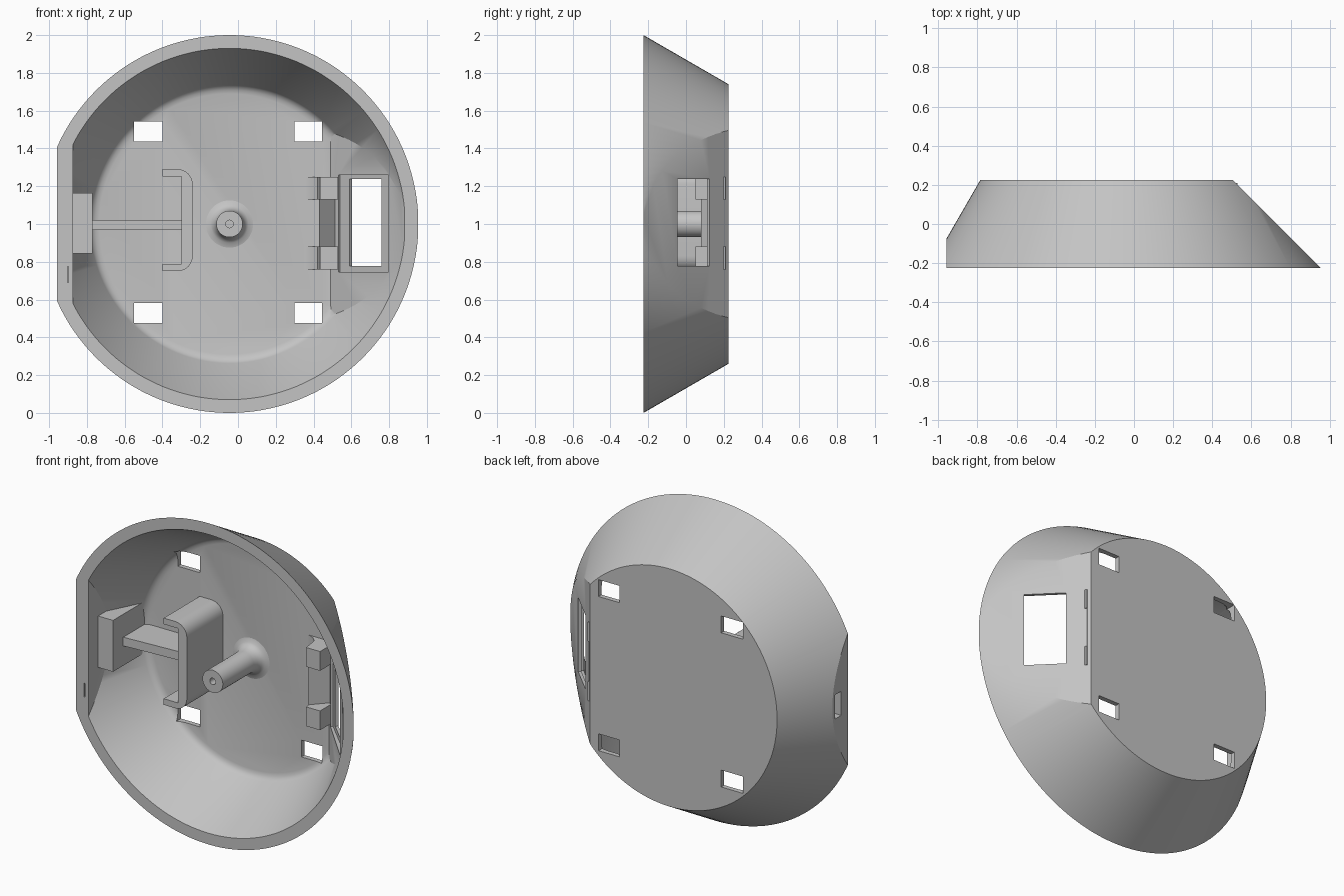
import bpy, bmesh, math
from mathutils import Vector

if "Cube" in bpy.data.objects:
    bpy.data.objects.remove(bpy.data.objects["Cube"], do_unlink=True)

CX, CZ = -0.045, 1.0     # axis of the round housing
FLOOR = 0.195            # inner face of the back wall
ROOT = 0.21              # depth at which inner parts are rooted in the wall

grey = bpy.data.materials.new("plain grey")
grey.use_nodes = True
grey.diffuse_color = (0.55, 0.55, 0.55, 1)
grey.node_tree.nodes["Principled BSDF"].inputs["Base Color"].default_value = (0.55, 0.55, 0.55, 1)


def finish(name, bm):
    bmesh.ops.recalc_face_normals(bm, faces=bm.faces)
    mesh = bpy.data.meshes.new(name)
    bm.to_mesh(mesh)
    bm.free()
    mesh.materials.append(grey)
    ob = bpy.data.objects.new(name, mesh)
    bpy.context.collection.objects.link(ob)
    return ob


def lathe(name, profile, planes=(), steps=144):
    """Turn (radius, y) points about the housing axis, then trim flat."""
    bm = bmesh.new()
    rings = []
    for r, y in profile:
        angles = [2 * math.pi * i / steps for i in range(steps)]
        rings.append([bm.verts.new((CX + r * math.cos(a), y, CZ + r * math.sin(a))) for a in angles])
    for a, b in zip(rings, rings[1:]):
        for i in range(steps):
            j = (i + 1) % steps
            bm.faces.new((a[i], a[j], b[j], b[i]))
    bm.faces.new(rings[0])
    bm.faces.new(rings[-1])
    for point, normal in planes:
        geom = bm.verts[:] + bm.edges[:] + bm.faces[:]
        bmesh.ops.bisect_plane(bm, geom=geom, dist=1e-5, plane_co=point,
                               plane_no=normal, clear_outer=True)
        rim = [e for e in bm.edges if e.is_boundary]
        bmesh.ops.holes_fill(bm, edges=rim, sides=0)
    return finish(name, bm)


def prism(name, pts, lo, hi, axis="z"):
    """Extrude an (x, y) outline along z, or an (x, z) outline along y."""
    bm = bmesh.new()
    place = (lambda p, h: (p[0], p[1], h)) if axis == "z" else (lambda p, h: (p[0], h, p[1]))
    a = [bm.verts.new(place(p, lo)) for p in pts]
    b = [bm.verts.new(place(p, hi)) for p in pts]
    bm.faces.new(a)
    bm.faces.new(b)
    for i in range(len(pts)):
        j = (i + 1) % len(pts)
        bm.faces.new((a[i], a[j], b[j], b[i]))
    return finish(name, bm)


def box(name, x0, x1, y0, y1, z0, z1):
    return prism(name, [(x0, y0), (x1, y0), (x1, y1), (x0, y1)], z0, z1)


def slanted_box(name, x, y, length, depth, z0, z1):
    """Box lying parallel to the sloping side wall."""
    t = Vector((1, -1)).normalized() * length / 2
    n = Vector((1, 1)).normalized() * depth / 2
    c = Vector((x, y))
    return prism(name, [c - t - n, c + t - n, c + t + n, c - t + n], z0, z1)


def cut(ob, cutters):
    bpy.context.view_layer.objects.active = ob
    for c in cutters:
        mod = ob.modifiers.new("cut", "BOOLEAN")
        mod.operation, mod.solver, mod.object = "DIFFERENCE", "EXACT", c
        bpy.ops.object.modifier_apply(modifier=mod.name)


def smooth(ob):
    bpy.ops.object.select_all(action="DESELECT")
    ob.select_set(True)
    bpy.context.view_layer.objects.active = ob
    bpy.ops.object.shade_smooth_by_angle(angle=math.radians(30))


# Tapered housing with a flat side and a sloping side, hollowed from the front
left = (-1, 0, 0)
housing = lathe("housing", [(1, -0.225), (0.74, 0.225)],
                [((-0.957, 0, 0), left), ((0.729, 0, 0), (1, 1, 0))])
cavity = lathe("cavity_cutter",
               [(0.967, -0.3), (0.93, -0.225), (0.737, 0.165), (0.727, 0.18),
                (0.71, 0.19), (0.69, FLOOR)],
               [((-0.873, 0, 0), left), ((0.672, 0, 0), (1, 0.93, 0))])

# Window in a shallow recess, so only a thin lip is left round it
window = slanted_box("window_cutter", 0.687, 0.038, 0.24, 0.3, 0.777, 1.237)
recess = slanted_box("recess_cutter", 0.6275, -0.0275, 0.39, 0.146, 0.745, 1.26)

# Mounting slots, side pocket and narrow slit in the rim
cutters = [cavity, window, recess]
for x0, x1 in ((-0.55, -0.4), (0.3, 0.445)):
    for z0 in (0.477, 1.437):
        cutters.append(box("slot_cutter", x0, x1, 0.1, 0.4, z0, z0 + 0.105))
cutters.append(box("side_hole_cutter", -1, -0.905, -0.16, -0.1, 0.925, 1.075))
cutters.append(box("slit_cutter", -0.903, -0.898, -0.3, -0.2, 0.69, 0.775))
cut(housing, cutters)
smooth(housing)
for c in cutters:
    bpy.data.objects.remove(c, do_unlink=True)

# Centre post with flared foot and a screw hole
post = lathe("centre_post",
             [(0.02, -0.12), (0.02, -0.185), (0.07, -0.185), (0.07, 0.12), (0.074, 0.15),
              (0.085, 0.175), (0.1, 0.188), (0.125, FLOOR), (0.125, ROOT)], steps=48)
smooth(post)

# Channel bracket with rounded outer corners
R = 0.08
arc = [(-0.24 - R + R * math.cos(a), 0.27 - R + R * math.sin(a))
       for a in (math.radians(90 - 15 * i) for i in range(7))]
half = [(-0.3, 0.232), (-0.4, 0.232), (-0.4, 0.27)] + arc
outline = [(x, 1.02 + z) for x, z in half] + [(x, 1.02 - z) for x, z in reversed(half)]
smooth(prism("channel_bracket", outline, -0.16, ROOT, "y"))

# Side block and the rib joining it to the bracket
prism("side_block", [(-0.89, -0.13), (-0.77, -0.13), (-0.77, ROOT), (-0.785, 0.18), (-0.89, 0)],
      0.845, 1.165)
prism("rib", [(-0.78, -0.03), (-0.29, 0), (-0.29, ROOT), (-0.78, ROOT)], 0.968, 1.022)

# Clip beside the window: two tabs and a steep ramp between them
tab = [(0.35, ROOT), (0.35, FLOOR), (0.39, 0.18), (0.42, 0.15), (0.435, 0.05),
       (0.53, 0.05), (0.53, ROOT)]
for side, z0, z1 in (("lower", 0.76, 0.88), ("upper", 1.13, 1.25)):
    smooth(prism(side + "_clip_tab", tab, z0, z1))
prism("clip_ramp", [(0.43, ROOT), (0.43, 0.08), (0.52, 0.18), (0.52, ROOT)], 0.88, 1.13)
